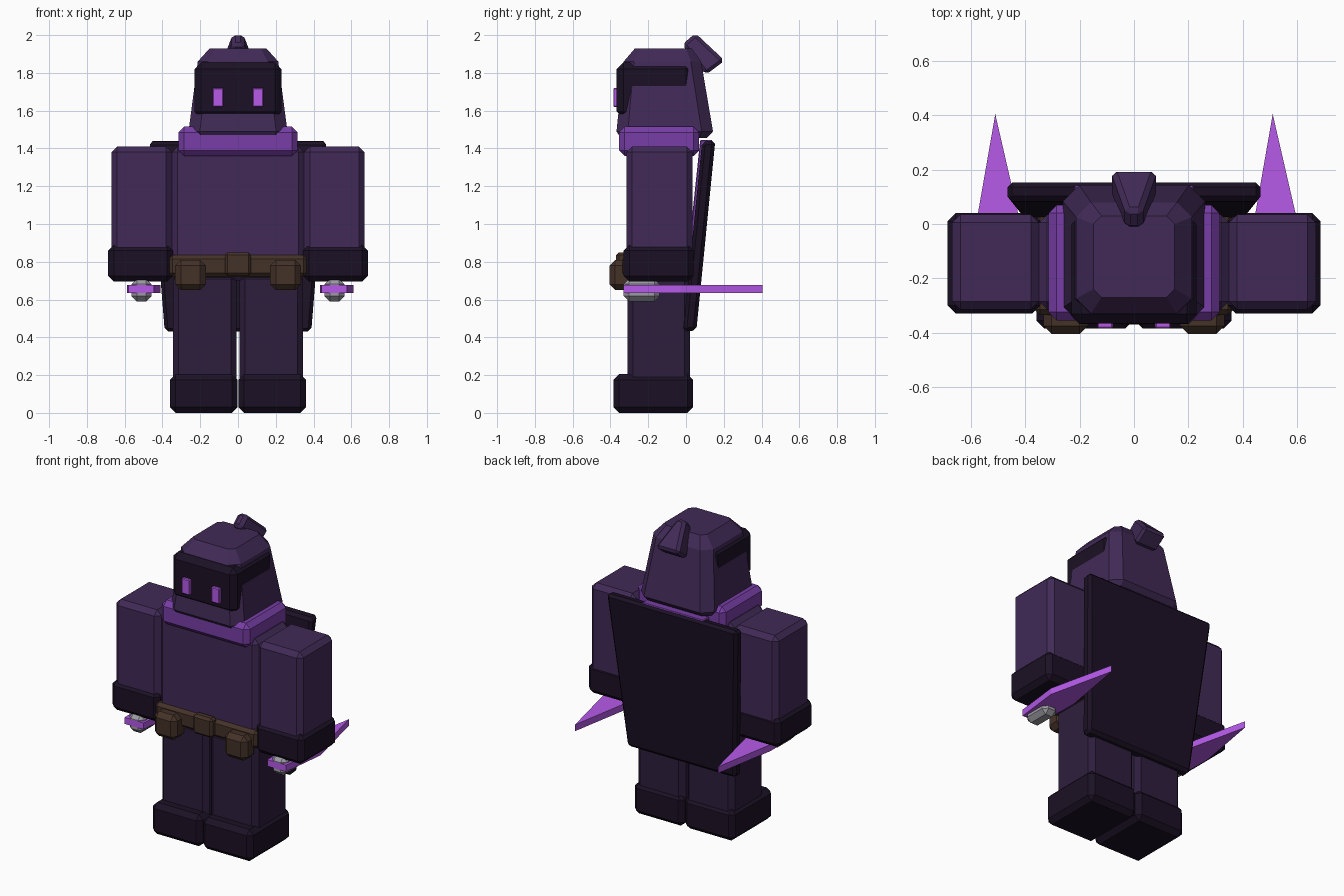
import bpy, bmesh
from mathutils import Matrix

if "Cube" in bpy.data.objects:
    bpy.data.objects.remove(bpy.data.objects["Cube"])


def material(name, hex_code):
    m = bpy.data.materials.new(name)
    rgb = [(int(hex_code[i:i + 2], 16) / 255) ** 2.2 for i in (0, 2, 4)]
    m.diffuse_color = (*rgb, 1)
    m.use_nodes = True
    m.node_tree.nodes["Principled BSDF"].inputs["Base Color"].default_value = m.diffuse_color
    return m


CLOTH = material("plum_cloth", "432e57")
TROUSER = material("dark_cloth", "31233f")
DARK = material("near_black", "211829")
SCARF = material("violet", "7740a5")
GLOW = material("bright_violet", "b45ae8")
LEATHER = material("leather", "46352c")
STEEL = material("steel", "9a9aa2")


def finish(name, bm, mat, bevel=0.0):
    bmesh.ops.recalc_face_normals(bm, faces=bm.faces)
    me = bpy.data.meshes.new(name)
    bm.to_mesh(me)
    bm.free()
    me.materials.append(mat)
    ob = bpy.data.objects.new(name, me)
    bpy.context.collection.objects.link(ob)
    if bevel:
        mod = ob.modifiers.new("chamfer", "BEVEL")
        mod.width = bevel
        mod.segments = 1
    return ob


def loft(name, rings, mat, bevel=0.0):
    """Skin a stack of rings with equal point counts and cap both ends."""
    bm = bmesh.new()
    vs = [[bm.verts.new(p) for p in ring] for ring in rings]
    n = len(vs[0])
    for a, b in zip(vs, vs[1:]):
        for i in range(n):
            bm.faces.new((a[i], a[(i + 1) % n], b[(i + 1) % n], b[i]))
    bm.faces.new(vs[0])
    bm.faces.new(vs[-1])
    return finish(name, bm, mat, bevel)


def rect(hx, y0, y1, z0, z1=None):
    z1 = z0 if z1 is None else z1
    return [(-hx, y0, z0), (hx, y0, z0), (hx, y1, z1), (-hx, y1, z1)]


def octagon(hx, y0, y1, z, c):
    return [(-hx + c, y0, z), (hx - c, y0, z), (hx, y0 + c, z), (hx, y1 - c, z),
            (hx - c, y1, z), (-hx + c, y1, z), (-hx, y1 - c, z), (-hx, y0 + c, z)]


def box(name, x, y, z, mat, bevel=0.03):
    bm = bmesh.new()
    size = [b - a for a, b in (x, y, z)]
    mid = [(a + b) / 2 for a, b in (x, y, z)]
    bmesh.ops.create_cube(bm, size=1, matrix=Matrix.Translation(mid) @ Matrix.Diagonal((*size, 1)))
    return finish(name, bm, mat, bevel)


def pair(name, x, y, z, mat, bevel=0.03):
    box("right_" + name, x, y, z, mat, bevel)
    box("left_" + name, (-x[1], -x[0]), y, z, mat, bevel)


# Body and limbs
box("torso", (-0.35, 0.35), (-0.315, 0.035), (0.70, 1.41), CLOTH)
pair("sleeve", (0.35, 0.67), (-0.315, 0.035), (0.72, 1.41), CLOTH)
pair("glove", (0.345, 0.687), (-0.33, 0.04), (0.695, 0.89), DARK)
pair("leg", (0.007, 0.345), (-0.31, 0.022), (0.03, 0.74), TROUSER)
pair("boot", (0.002, 0.36), (-0.385, 0.037), (0.0, 0.205), DARK)

# Belt with buckle and pouches
box("belt", (-0.367, 0.367), (-0.335, 0.045), (0.72, 0.835), LEATHER, 0.02)
box("buckle", (-0.07, 0.07), (-0.37, -0.31), (0.725, 0.85), LEATHER, 0.015)
pair("pouch", (0.17, 0.333), (-0.405, -0.28), (0.65, 0.81), LEATHER)

# Scarf, hood and face
box("scarf", (-0.315, 0.315), (-0.355, 0.07), (1.36, 1.515), SCARF)
loft("hood", [octagon(0.235, -0.345, 0.11, 1.455, 0.04),
              octagon(0.262, -0.368, 0.143, 1.49, 0.06),
              octagon(0.213, -0.33, 0.08, 1.86, 0.055),
              octagon(0.15, -0.27, 0.03, 1.93, 0.03)], CLOTH)
box("face_mask", (-0.23, 0.23), (-0.367, 0.035), (1.56, 1.855), DARK, 0.035)
pair("eye", (0.077, 0.135), (-0.385, -0.34), (1.62, 1.72), GLOW, 0.005)

# Tapered hood tip leaning backwards
loft("hood_tip", [
    [(-0.03, -0.02, 1.95), (0.03, -0.02, 1.95), (0.03, 0.05, 2.01), (-0.03, 0.05, 2.01)],
    [(-0.085, 0.105, 1.79), (0.085, 0.105, 1.79), (0.085, 0.205, 1.865), (-0.085, 0.205, 1.865)],
], CLOTH, 0.018)

# Cape sloping away from the back, with a violet lining
loft("cape", [rect(0.388, -0.015, 0.055, 0.43, 0.437),
              rect(0.468, 0.085, 0.155, 1.435, 1.442)], DARK, 0.018)
loft("cape_lining", [rect(0.22, 0.02, 0.05, 0.92), rect(0.22, 0.075, 0.14, 1.445)], SCARF, 0.005)

# Daggers held point backwards; same blade on both sides
blade = [(-0.07, -0.33), (0.065, -0.33), (0.1, -0.03), (0.0, 0.405), (-0.076, -0.03)]
for side, cx in (("left", -0.511), ("right", 0.511)):
    loft(side + "_blade", [[(cx + x, y, z) for x, y in blade] for z in (0.635, 0.677)], GLOW)
    box(side + "_grip", (cx - 0.053, cx + 0.053), (-0.33, -0.14), (0.59, 0.71), STEEL, 0.028)
